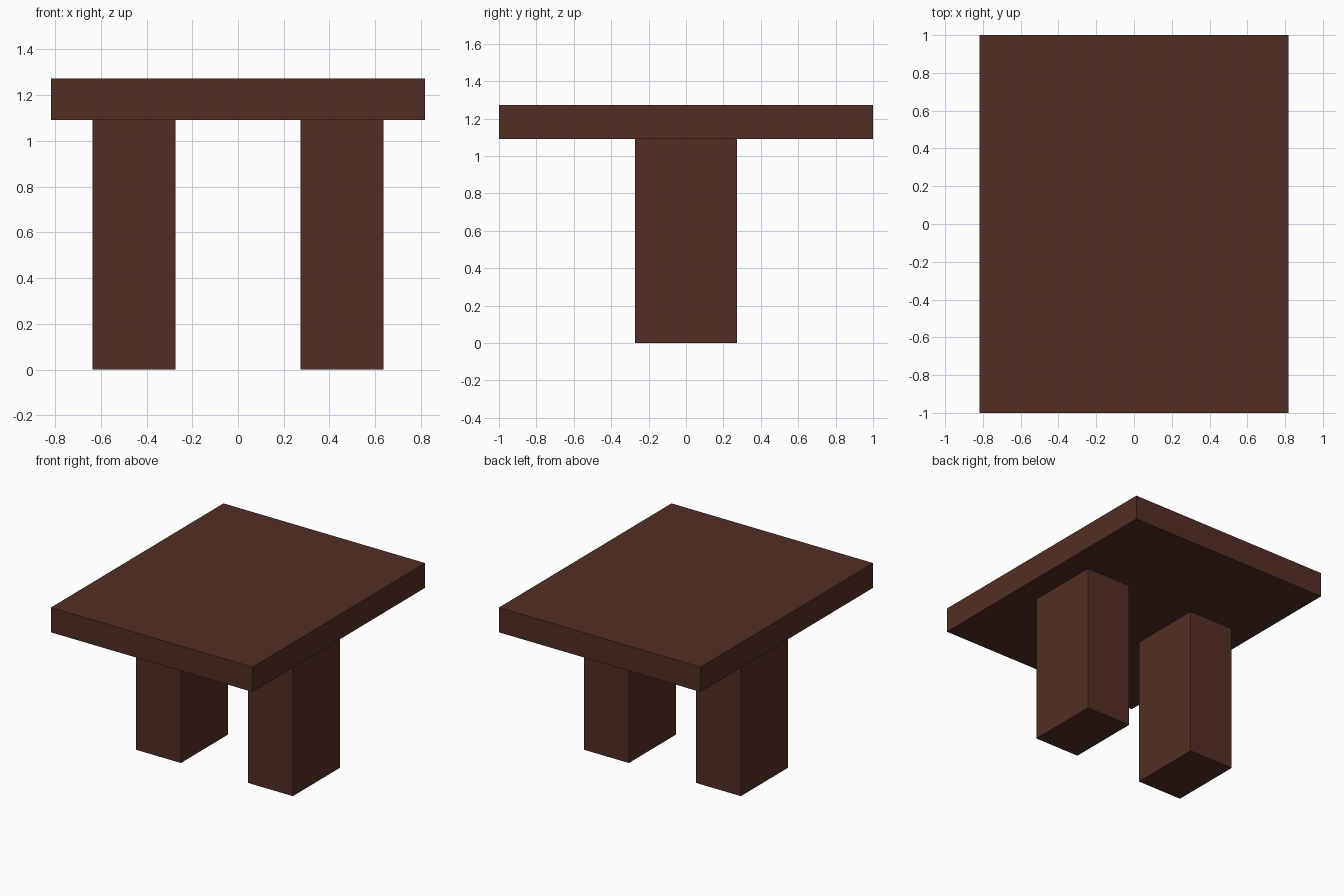
import bpy

default = bpy.data.objects.get("Cube")
if default:
    bpy.data.objects.remove(default, do_unlink=True)

UNIT = 2 / 11  # the table is eleven modules long

# Dark brown wood
wood = bpy.data.materials.new("dark_brown_wood")
wood.use_nodes = True
colour = (0.088, 0.027, 0.017, 1)
wood.diffuse_color = colour
wood.node_tree.nodes["Principled BSDF"].inputs["Base Color"].default_value = colour


def block(name, size, x, bottom):
    """Add a flat-sided block, measured in modules, resting at a given height."""
    width, depth, height = (side * UNIT for side in size)
    bpy.ops.mesh.primitive_cube_add(size=1, location=(x * UNIT, 0, bottom * UNIT + height / 2))
    obj = bpy.context.object
    obj.name = name
    obj.scale = (width, depth, height)
    bpy.ops.object.transform_apply(location=False, rotation=False, scale=True)
    obj.data.materials.append(wood)
    return obj


# Slab top
block("table_top", (9, 11, 1), 0, 6)

# Pair of broad legs
for name, side in (("left_leg", 1), ("right_leg", -1)):
    block(name, (2, 3, 6), side * 2.5, 0)
